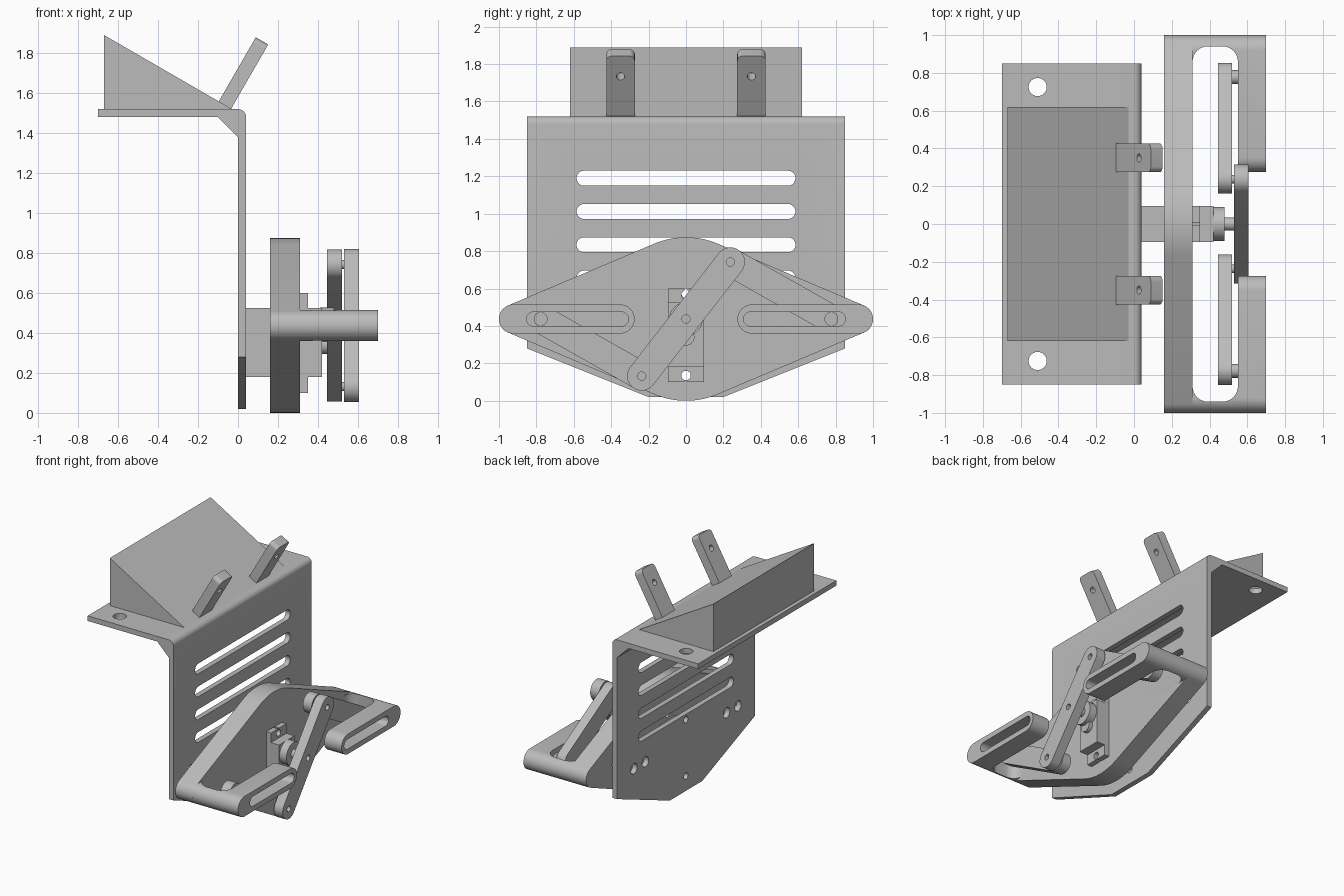
import bpy, math
from mathutils import Matrix, Vector

if "Cube" in bpy.data.objects:
    bpy.data.objects.remove(bpy.data.objects["Cube"], do_unlink=True)

grey = bpy.data.materials.new("plain_grey")
grey.use_nodes = True
COLOR = (0.5, 0.5, 0.5, 1)
grey.diffuse_color = COLOR
grey.node_tree.nodes["Principled BSDF"].inputs["Base Color"].default_value = COLOR

MID = 0.437  # height of the drive axis


def arc(u, v, r, a0, a1, n=16):
    return [(u + r * math.cos(math.radians(a0 + (a1 - a0) * i / n)),
             v + r * math.sin(math.radians(a0 + (a1 - a0) * i / n))) for i in range(n + 1)]


def circle(u, v, r, n=32):
    return arc(u, v, r, 0, 360, n)[:-1]


def capsule(p, q, r):
    a = math.degrees(math.atan2(q[1] - p[1], q[0] - p[0]))
    return arc(*q, r, a - 90, a + 90) + arc(*p, r, a + 90, a + 270)


def rect(u0, u1, v0, v1):
    return [(u0, v0), (u1, v0), (u1, v1), (u0, v1)]


def round_rect(u0, u1, v0, v1, r):
    return (arc(u1 - r, v1 - r, r, 0, 90, 8) + arc(u0 + r, v1 - r, r, 90, 180, 8)
            + arc(u0 + r, v0 + r, r, 180, 270, 8) + arc(u1 - r, v0 + r, r, 270, 360, 8))


def prism(name, pts, a, b, axis="X"):
    """Extrude a 2D outline from a to b along an axis."""
    place = {"X": lambda u, v, w: (w, u, v),
             "Y": lambda u, v, w: (u, w, v),
             "Z": lambda u, v, w: (u, v, w)}[axis]
    n = len(pts)
    verts = [place(u, v, w) for w in (a, b) for u, v in pts]
    faces = [list(range(n))[::-1], list(range(n, 2 * n))]
    faces += [[i, (i + 1) % n, n + (i + 1) % n, n + i] for i in range(n)]
    if axis == "Y":
        faces = [f[::-1] for f in faces]
    me = bpy.data.meshes.new(name)
    me.from_pydata(verts, [], faces)
    me.materials.append(grey)
    ob = bpy.data.objects.new(name, me)
    bpy.context.collection.objects.link(ob)
    return ob


def finish(ob, cutters=()):
    """Cut the part, bake the result and smooth its round faces."""
    for c in cutters:
        m = ob.modifiers.new("cut", "BOOLEAN")
        m.operation, m.solver, m.object = "DIFFERENCE", "EXACT", c
    if cutters:
        dg = bpy.context.evaluated_depsgraph_get()
        dg.update()
        me = bpy.data.meshes.new_from_object(ob.evaluated_get(dg))
        ob.modifiers.clear()
        ob.data = me
        for c in cutters:
            bpy.data.objects.remove(c, do_unlink=True)
    bpy.ops.object.select_all(action="DESELECT")
    ob.select_set(True)
    bpy.context.view_layer.objects.active = ob
    bpy.ops.object.shade_smooth_by_angle(angle=math.radians(30))
    return ob


def cut_x(pts, a, b):
    return prism("cutter", pts, a, b)


def bolt_holes(a, b):
    """Mounting holes shared by the bracket and the swing plate."""
    spots = [(s * y, MID) for s in (-1, 1) for y in (0.5, 0.64)]
    return ([cut_x(circle(y, z, 0.04), a, b) for y, z in spots]
            + [cut_x(circle(0, z, 0.025), a, b) for z in (0.135, 0.575)])


# Bent bracket with gusset, vent slots and cropped lower corners
profile = ([(-0.70, 1.48), (-0.10, 1.48), (0, 1.38), (0, 0.02), (0.04, 0.02)]
           + arc(0, 1.48, 0.04, 0, 90, 8) + [(-0.70, 1.52)])
bracket = prism("bent_bracket", profile, -0.85, 0.85, "Y")
cuts = bolt_holes(-0.1, 0.1)
for i in range(4):
    z = 1.19 - 0.178 * i
    cuts.append(cut_x(capsule((-0.545, z), (0.545, z), 0.04), -0.05, 0.1))
for s in (-1, 1):
    crop = [(s * 0.2, 0.02), (s * 0.85, 0.28), (s * 0.95, 0.32), (s * 0.95, -0.1), (s * 0.2, -0.1)]
    cuts.append(cut_x(crop if s < 0 else crop[::-1], -0.1, 0.1))
    cuts.append(prism("cutter", circle(-0.51, s * 0.725, 0.048), 1.4, 1.6, "Z"))
finish(bracket, cuts)

# Wedge block on top
finish(prism("top_wedge", [(-0.67, 1.52), (-0.03, 1.52), (-0.67, 1.89)], -0.62, 0.62, "Y"))

# Leaning tabs with eyelets
for s, side in ((1, "back"), (-1, "front")):
    outline = ([(-0.076, -0.01), (0.076, -0.01)] + arc(0.046, 0.344, 0.03, 0, 90, 8)
               + arc(-0.046, 0.344, 0.03, 90, 180, 8))
    tab = finish(prism(side + "_tab", outline, -0.036, 0.036),
                 [cut_x(circle(0, 0.248, 0.022), -0.1, 0.1)])
    tab.data.transform(Matrix.Translation(Vector((-0.067, s * 0.35, 1.537)))
                       @ Matrix.Rotation(math.radians(30), 4, "Y"))

# Swing plate: large disc blended to two small ends
R, r, end = 0.437, 0.078, 0.922
t = 90 - math.degrees(math.asin((R - r) / end))
outline = (arc(end, MID, r, -t, t) + arc(0, MID, R, t, 180 - t)
           + arc(-end, MID, r, 180 - t, 180 + t) + arc(0, MID, R, 180 + t, 360 - t))
finish(prism("swing_plate", outline, 0.16, 0.31), bolt_holes(0.1, 0.4))

# Hooked arms wrapping round both ends, with slotted lips
arms = prism("slotted_arms", capsule((-end, MID), (end, MID), r), 0.30, 0.70)
tip = 0.353
gap = ([(tip, 0.6)] + arc(tip, MID, r, 90, 270) + [(tip, 0.3), (-tip, 0.3)]
       + arc(-tip, MID, r, -90, 90) + [(-tip, 0.6)])
cuts = [prism("cutter", round_rect(0.31, 0.55, -0.94, 0.94, 0.08), 0.2, 0.7, "Z"),
        cut_x(gap[::-1], 0.5, 0.8)]
for s in (-1, 1):
    cuts.append(cut_x(capsule((s * 0.345, MID), (s * 0.815, MID), 0.038), 0.5, 0.8))
finish(arms, cuts)

# Motor body, flange and output stages
finish(prism("motor_body", rect(-0.095, 0.095, 0.18, 0.525), 0.04, 0.42))
cuts = []
for z, lip in ((0.135, 0.08), (0.565, 0.62)):
    cuts.append(cut_x(circle(0, z, 0.025), 0.2, 0.5))
    cuts.append(cut_x(rect(-0.008, 0.008, min(z, lip), max(z, lip)), 0.2, 0.5))
finish(prism("motor_flange", rect(-0.095, 0.095, 0.10, 0.60), 0.31, 0.35), cuts)
finish(prism("gear_housing", circle(0, MID, 0.09), 0.41, 0.48))
finish(prism("small_gear_housing", circle(0, 0.34, 0.045), 0.41, 0.45))
finish(prism("output_shaft", circle(0, MID, 0.035), 0.47, 0.54))

# Crank bar
ends = [(s * 0.237, MID + s * 0.305) for s in (-1, 1)]
finish(prism("crank_bar", capsule(*ends, 0.078), 0.53, 0.605),
       [cut_x(circle(y, z, 0.022), 0.56, 0.7) for y, z in ends + [(0, MID)]])

# Connecting links with their pins
for s, (y, z), side in zip((-1, 1), ends, ("front", "back")):
    slide = (s * 0.777, MID)
    finish(prism(side + "_link", capsule((y, z), slide, 0.076), 0.445, 0.52))
    finish(prism(side + "_crank_pin", circle(y, z, 0.022), 0.50, 0.54))
    finish(prism(side + "_slide_pin", circle(*slide, 0.037), 0.50, 0.55))
